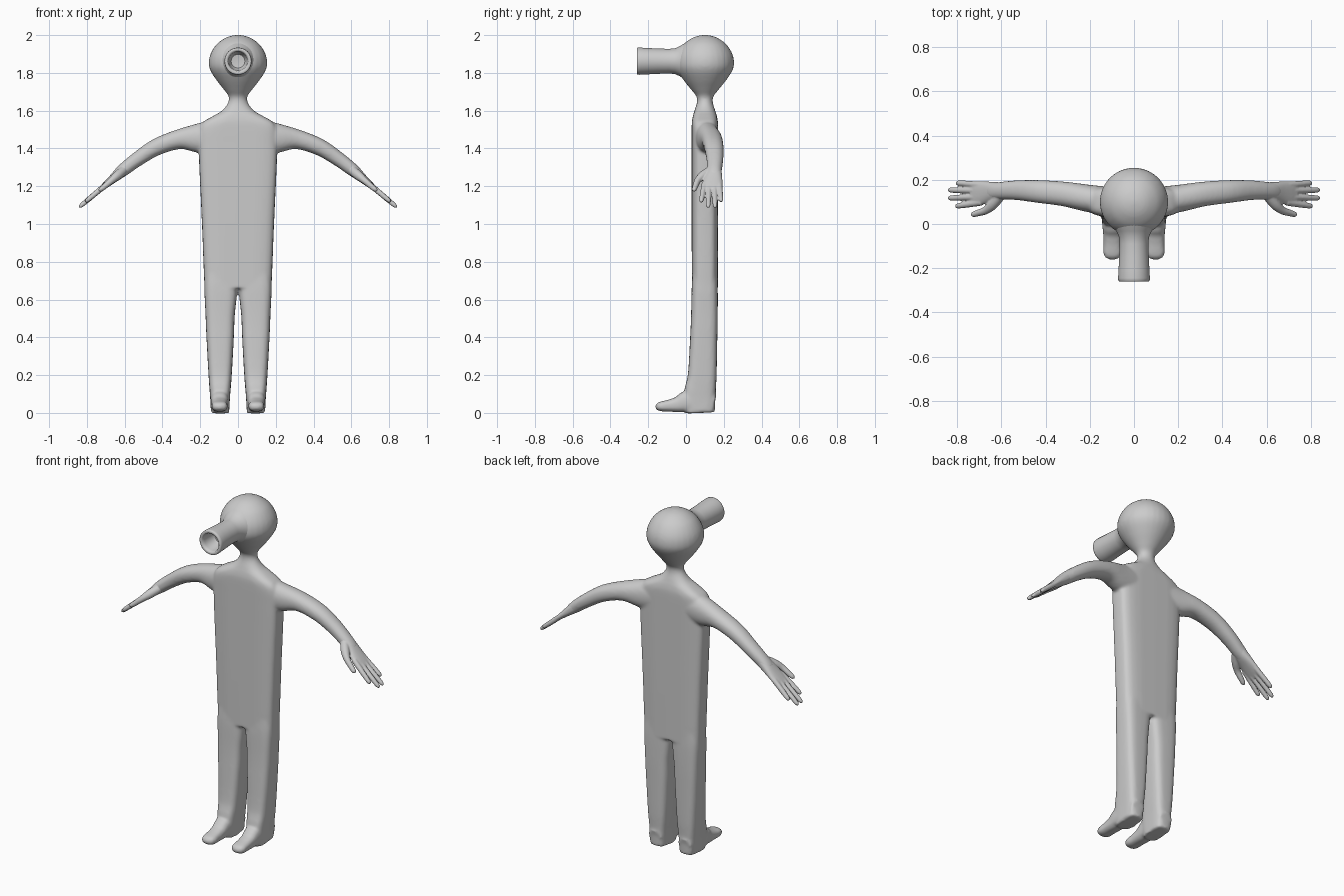
import bpy, bmesh, math
from mathutils import Vector

if "Cube" in bpy.data.objects:
    bpy.data.objects.remove(bpy.data.objects["Cube"])


def catmull(a, b, c, d, t):
    return [0.5 * (2*q + (r-p)*t + (2*p-5*q+4*r-s)*t*t + (3*q-p-3*r+s)*t**3)
            for p, q, r, s in zip(a, b, c, d)]


def loft(bm, sections, ref, steps=5, segs=28):
    """Closed skin through (x, y, z, half width along ref, other half width, squareness)."""
    s = [sections[0]] + list(sections) + [sections[-1]]
    path = [catmull(*s[i:i+4], k / steps) for i in range(len(sections) - 1) for k in range(steps)]
    path.append(list(sections[-1]))
    rings = []
    for i, p in enumerate(path):
        lo, hi = path[max(i-1, 0)], path[min(i+1, len(path)-1)]
        t = (Vector(hi[:3]) - Vector(lo[:3])).normalized()
        u = Vector(ref)
        u = (u - t * u.dot(t)).normalized()
        v = t.cross(u)
        ring = []
        for k in range(segs):
            ang = 2 * math.pi * k / segs
            c, d, e = math.cos(ang), math.sin(ang), 2 / p[5]
            cu = math.copysign(abs(c)**e, c) * max(p[3], 0.001)
            cv = math.copysign(abs(d)**e, d) * max(p[4], 0.001)
            ring.append(bm.verts.new(Vector(p[:3]) + u * cu + v * cv))
        rings.append(ring)
    for a, b in zip(rings, rings[1:]):
        for k in range(segs):
            j = (k + 1) % segs
            bm.faces.new((a[k], a[j], b[j], b[k]))
    bm.faces.new(rings[0][::-1])
    bm.faces.new(rings[-1])


def finish(bm, name):
    bmesh.ops.recalc_face_normals(bm, faces=bm.faces)
    for f in bm.faces:
        f.smooth = True
    me = bpy.data.meshes.new(name)
    bm.to_mesh(me)
    bm.free()
    ob = bpy.data.objects.new(name, me)
    bpy.context.collection.objects.link(ob)
    return ob


def fuse(ob, voxel, rounds):
    m = ob.modifiers.new("fuse", 'REMESH')
    m.mode = 'VOXEL'
    m.voxel_size = voxel
    m.use_smooth_shade = True
    m = ob.modifiers.new("soften", 'SMOOTH')
    m.factor = 0.5
    m.iterations = rounds


X, Y = (1, 0, 0), (0, 1, 0)

# torso, neck and head in one skin
bm = bmesh.new()
trunk = [(.66, .178, .069, 4), (1.0, .191, .07, 4), (1.3, .205, .07, 4), (1.42, .208, .07, 4),
         (1.5, .205, .07, 4), (1.54, .185, .069, 3.5), (1.57, .135, .064, 3), (1.6, .085, .055, 2.4),
         (1.64, .054, .043, 2), (1.675, .05, .045, 2), (1.71, .074, .072, 2), (1.76, .113, .112, 2),
         (1.81, .145, .145, 2), (1.85, .155, .155, 2), (1.9, .146, .146, 2), (1.95, .115, .115, 2),
         (1.982, .073, .073, 2), (1.996, .037, .037, 2), (2.001, .004, .004, 2)]
loft(bm, [(0, .1, z, a, b, n) for z, a, b, n in trunk], X)

# legs: z, inner x, outer x, front y, back y
leg = [(.76, .004, .172, .036, .164), (.66, .003, .178, .03, .168), (.52, .017, .172, .027, .168),
       (.4, .022, .167, .022, .166), (.2, .033, .156, .01, .162), (.1, .041, .149, -.01, .157),
       (.0, .047, .143, .0, .152)]
# feet: y, half width, bottom z, top z
foot = [(.15, .042, .002, .1), (.08, .048, .0, .13), (.0, .047, .0, .115), (-.04, .043, .003, .088),
        (-.09, .041, .006, .07), (-.13, .042, .008, .061), (-.152, .033, .014, .052),
        (-.162, .01, .026, .04)]
# arms: x, y, z, half depth, half thickness
arm = [(.1, .105, 1.465, .062, .085), (.2, .115, 1.455, .062, .08), (.31, .135, 1.449, .056, .053),
       (.43, .147, 1.408, .052, .045), (.53, .153, 1.345, .045, .039), (.61, .15, 1.284, .04, .034),
       (.65, .147, 1.25, .042, .026)]
for s in (1, -1):
    loft(bm, [(s*(a+b)/2, (c+d)/2, z, (b-a)/2, (d-c)/2, 3.5) for z, a, b, c, d in leg], X)
    loft(bm, [(s*.097, y, (a+b)/2, w, (b-a)/2, 2.6) for y, w, a, b in foot], X)
    loft(bm, [(s*x, y, z, a, b, 2.2) for x, y, z, a, b in arm], Y)
fuse(finish(bm, "body"), .008, 8)

# hands: palm, four fingers and thumb, mirrored
bm = bmesh.new()


def slope(x):
    return 1.275 - .844 * (x - .62)


palm = [(.59, .15, .038, .032), (.63, .148, .042, .029), (.67, .143, .05, .022),
        (.71, .138, .056, .016), (.735, .136, .052, .012)]
loft(bm, [(x, y, slope(x), a, b, 2.3) for x, y, a, b in palm], Y)
for y0, y1, tip in ((.176, .186, .805), (.15, .154, .842), (.123, .117, .842), (.098, .08, .808)):
    pts = []
    for f, r in ((0, .015), (.35, .0145), (.7, .0135), (.93, .011), (1, .003)):
        x = .69 + (tip - .69) * f
        pts.append((x, y0 + (y1 - y0) * f, slope(x), r, r, 2))
    loft(bm, pts, Y, 4, 16)
thumb = [(.61, .125, 1.28, .025), (.64, .088, 1.255, .024), (.67, .062, 1.23, .018),
         (.705, .05, 1.2, .015), (.728, .043, 1.182, .012), (.737, .04, 1.175, .003)]
loft(bm, [(x, y, z, r, r, 2) for x, y, z, r in thumb], Y, 4, 16)
hands = finish(bm, "hands")
fuse(hands, .004, 3)
hands.modifiers.new("mirror", 'MIRROR').use_axis = (True, False, False)

# hollow snout tube turned about its own axis
bm = bmesh.new()
profile = [(.112, .03), (.096, -.005), (.08, -.032), (.068, -.058), (.065, -.09), (.067, -.15),
           (.07, -.21), (.072, -.245), (.071, -.257), (.068, -.26), (.058, -.26), (.054, -.257),
           (.05, -.24), (.044, -.18), (.036, -.165), (0, -.16)]
vs = [bm.verts.new((r, y, 1.862)) for r, y in profile]
es = [bm.edges.new(p) for p in zip(vs, vs[1:])]
bmesh.ops.spin(bm, geom=vs + es, cent=(0, 0, 1.862), axis=Y, angle=2 * math.pi, steps=40)
bmesh.ops.remove_doubles(bm, verts=bm.verts, dist=.0005)
snout = finish(bm, "snout")
bpy.context.view_layer.objects.active = snout
snout.select_set(True)
bpy.ops.object.shade_smooth_by_angle(angle=math.radians(50))
